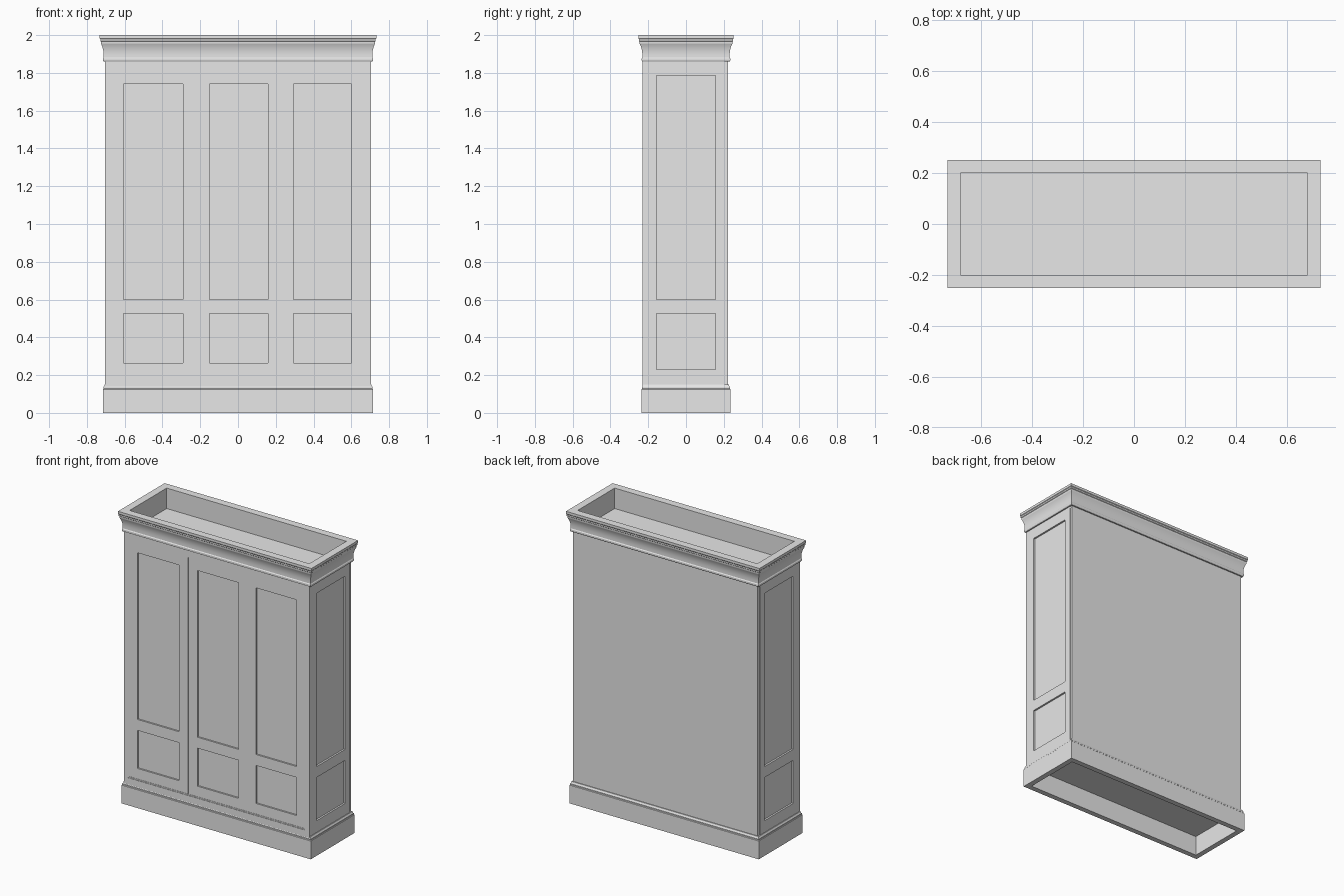
import bpy
import bmesh

cube = bpy.data.objects.get("Cube")
if cube:
    bpy.data.objects.remove(cube, do_unlink=True)

paint = bpy.data.materials.new("plain_grey_paint")
paint.use_nodes = True
GREY = (0.8, 0.8, 0.8, 1)
paint.diffuse_color = GREY
paint.node_tree.nodes["Principled BSDF"].inputs["Base Color"].default_value = GREY


def finish(name, bm):
    bmesh.ops.recalc_face_normals(bm, faces=bm.faces)
    mesh = bpy.data.meshes.new(name)
    bm.to_mesh(mesh)
    bm.free()
    mesh.materials.append(paint)
    ob = bpy.data.objects.new(name, mesh)
    bpy.context.collection.objects.link(ob)
    return ob


def boxes(name, spans):
    """One object made of boxes, each given as (x0, x1, y0, y1, z0, z1)."""
    bm = bmesh.new()
    for x0, x1, y0, y1, z0, z1 in spans:
        verts = bmesh.ops.create_cube(bm, size=1)["verts"]
        for v in verts:
            v.co.x = x0 if v.co.x < 0 else x1
            v.co.y = y0 if v.co.y < 0 else y1
            v.co.z = z0 if v.co.z < 0 else z1
    return finish(name, bm)


def moulding(name, profile, hx, hy):
    """Sweep a closed profile of (outward offset, z) round a rectangle, mitred."""
    bm = bmesh.new()
    corners = [(-1, -1), (1, -1), (1, 1), (-1, 1)]
    loops = [[bm.verts.new((sx * (hx + o), sy * (hy + o), z)) for o, z in profile]
             for sx, sy in corners]
    n = len(profile)
    for i in range(4):
        a, b = loops[i], loops[(i + 1) % 4]
        for j in range(n):
            k = (j + 1) % n
            bm.faces.new((a[j], b[j], b[k], a[k]))
    ob = finish(name, bm)
    bpy.ops.object.select_all(action="DESELECT")
    bpy.context.view_layer.objects.active = ob
    ob.select_set(True)
    bpy.ops.object.shade_smooth_by_angle()
    return ob


def frame(u0, u1, v0, v1, holes_u, holes_v):
    """Stiles and rails (u0, u1, v0, v1) that leave one column of panels open."""
    a, b = holes_u
    parts = [(u0, a, v0, v1), (b, u1, v0, v1)]
    low = v0
    for h0, h1 in holes_v:
        parts.append((a, b, low, h0))
        low = h1
    parts.append((a, b, low, v1))
    return parts


BODY_X, FRONT, BACK = 0.703, -0.23, 0.205
BOTTOM, TOP = 0.135, 1.86
RECESS = 0.012

# Carcass core: its faces are the sunken panels
boxes("carcass", [(-BODY_X + RECESS, BODY_X - RECESS, FRONT + 0.016, BACK, BOTTOM, TOP)])
boxes("back_panel", [(-0.698, 0.698, BACK - 0.01, 0.222, BOTTOM, TOP)])

# Panelled sides
for side, s in (("left", 1), ("right", -1)):
    xs = sorted((s * (BODY_X - RECESS - 0.01), s * BODY_X))
    boxes(side + "_side_frame", [
        (*xs, u0, u1, v0, v1) for u0, u1, v0, v1 in
        frame(FRONT, BACK, BOTTOM, TOP, (-0.155, 0.155), [(0.23, 0.525), (0.60, 1.785)])])

# Face frame round the doors
OPEN_X, OPEN_LOW, OPEN_HIGH = 0.672, 0.185, 1.82
boxes("face_frame", [
    (u0, u1, FRONT, FRONT + 0.03, v0, v1) for u0, u1, v0, v1 in
    frame(-BODY_X, BODY_X, BOTTOM, TOP, (-OPEN_X, OPEN_X), [(OPEN_LOW, OPEN_HIGH)])])

# Thin stepped bead inside the face frame
BEAD = 0.008
boxes("door_surround_bead", [
    (u0, u1, FRONT + 0.003, FRONT + 0.03, v0, v1) for u0, u1, v0, v1 in
    frame(-OPEN_X, OPEN_X, OPEN_LOW, OPEN_HIGH, (-OPEN_X + BEAD, OPEN_X - BEAD),
          [(OPEN_LOW + BEAD, OPEN_HIGH - BEAD)])])

# Three doors, each with a low and a tall panel
door_specs = [
    ("right_door", -0.664, -0.221, (-0.605, -0.29)),
    ("middle_door", -0.219, 0.224, (-0.15, 0.16)),
    ("left_door", 0.2245, 0.664, (0.295, 0.60)),
]
for name, x0, x1, hole in door_specs:
    boxes(name, [
        (u0, u1, FRONT + 0.005, FRONT + 0.03, v0, v1) for u0, u1, v0, v1 in
        frame(x0, x1, OPEN_LOW + BEAD, OPEN_HIGH - BEAD, hole,
              [(0.265, 0.525), (0.60, 1.74)])])

# Crown: bead, cove and stepped lip round an open top
RING_X, RING_Y = 0.68, 0.20
cove = [(0.031 + 0.013 * t ** 2.2, 1.89 + 0.062 * t) for t in (i / 8 for i in range(9))]
crown = [(0, 1.85), (0.02, 1.85), (0.02, TOP), (0.031, TOP), (0.035, 1.866),
         (0.035, 1.876), (0.031, 1.882)] + cove + [
         (0.046, 1.956), (0.046, 1.966), (0.049, 1.969), (0.049, 1.979),
         (0.052, 1.983), (0.052, 2.0), (0, 2.0)]
moulding("crown", crown, RING_X, RING_Y)

# Plinth: hollow skirt with a small ogee on top
plinth = [(0, 0), (0.036, 0), (0.036, 0.125), (0.033, 0.128), (0.033, 0.136),
          (0.029, 0.141), (0.027, 0.15), (0, 0.15)]
moulding("plinth", plinth, RING_X, RING_Y)
